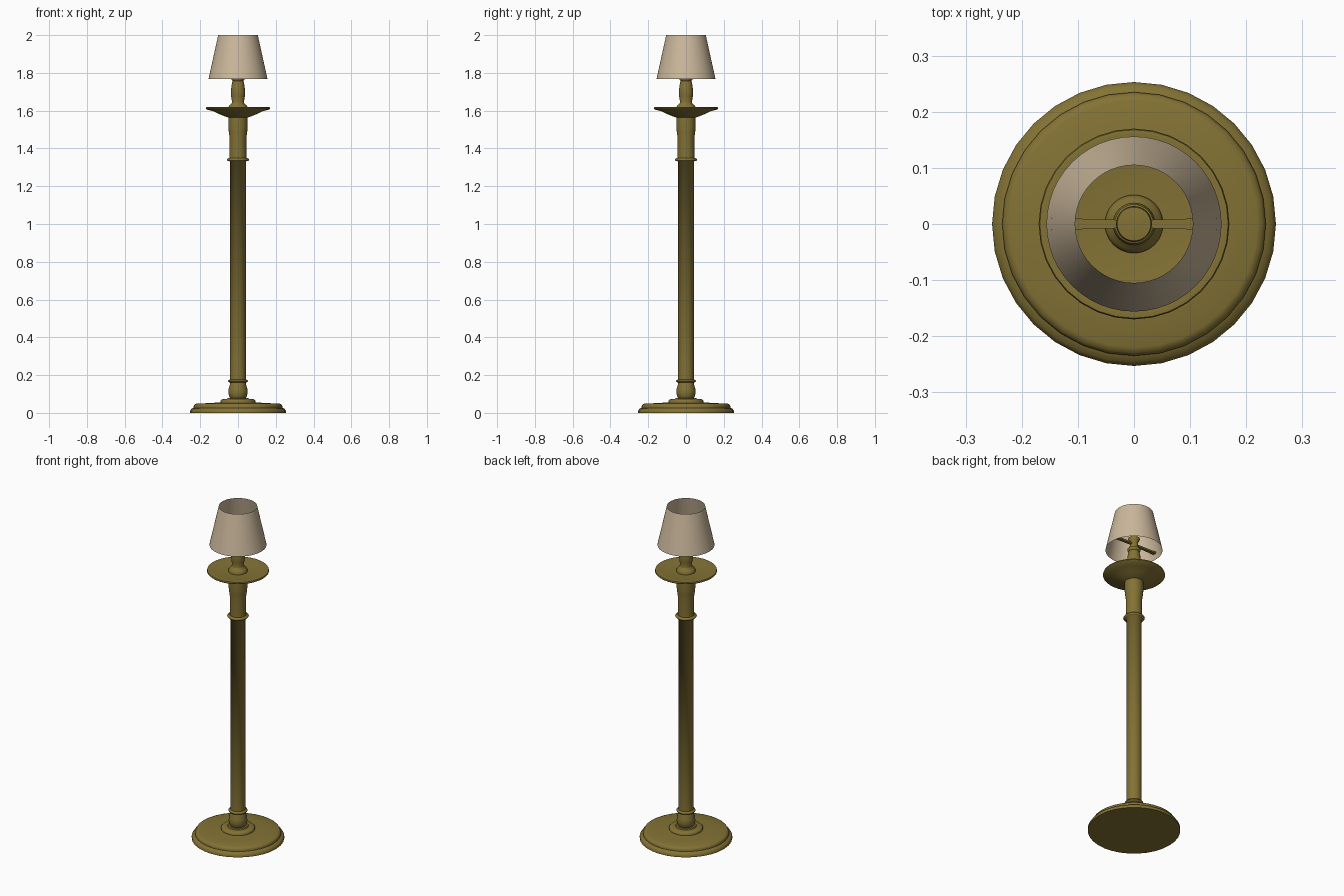
import bpy, bmesh, math

SIDES = 32

def material(name, color):
    m = bpy.data.materials.new(name)
    m.diffuse_color = color
    return m

brass = material("brass", (0.23, 0.17, 0.035, 1))
linen = material("linen", (0.60, 0.48, 0.33, 1))

def add_object(name, bm, mat, angle):
    bmesh.ops.recalc_face_normals(bm, faces=bm.faces[:])
    me = bpy.data.meshes.new(name)
    bm.to_mesh(me)
    bm.free()
    me.materials.append(mat)
    ob = bpy.data.objects.new(name, me)
    bpy.context.collection.objects.link(ob)
    bpy.ops.object.select_all(action='DESELECT')
    ob.select_set(True)
    bpy.context.view_layer.objects.active = ob
    bpy.ops.object.shade_smooth_by_angle(angle=math.radians(angle))
    return ob

def lathe(name, profile, mat, angle=50, sides=SIDES):
    """Spin a list of (radius, z) points around z."""
    bm = bmesh.new()
    vs = [bm.verts.new((r, 0, z)) for r, z in profile]
    es = [bm.edges.new(p) for p in zip(vs, vs[1:])]
    bmesh.ops.spin(bm, geom=vs + es, cent=(0, 0, 0), axis=(0, 0, 1),
                   angle=math.tau, steps=sides, use_duplicate=False)
    bmesh.ops.remove_doubles(bm, verts=bm.verts[:], dist=1e-5)
    return add_object(name, bm, mat, angle)

# Stepped round foot
lathe("base", [(0, 0), (0.253, 0), (0.253, 0.012), (0.246, 0.022), (0.235, 0.027),
               (0.235, 0.036), (0.230, 0.045), (0.220, 0.049), (0.15, 0.052),
               (0.092, 0.056), (0.092, 0.066), (0.085, 0.072), (0.058, 0.074),
               (0.055, 0.08), (0.04, 0.08)], brass)

# Turned vase and ring under the column
lathe("lower_vase", [(0.040, 0.075), (0.046, 0.085), (0.051, 0.105), (0.050, 0.125),
                     (0.043, 0.150), (0.041, 0.160), (0.050, 0.163), (0.053, 0.168),
                     (0.050, 0.174), (0.042, 0.177)], brass)

# Long column with the ring above it, softly shaded together
lathe("column", [(0.042, 0.175), (0.042, 1.332), (0.054, 1.333), (0.059, 1.340),
                 (0.054, 1.347), (0.046, 1.349)], brass, 95)

# Collar under the dish
lathe("collar", [(0.045, 1.345), (0.045, 1.46), (0.049, 1.49), (0.051, 1.51),
                 (0.051, 1.57)], brass)

# Drip dish
lathe("dish", [(0.045, 1.562), (0.060, 1.566), (0.095, 1.580), (0.130, 1.597),
               (0.165, 1.606), (0.170, 1.611), (0.168, 1.618), (0.160, 1.619),
               (0.12, 1.611), (0.04, 1.609)], brass)

# Turned candle stem and cup holding the shade
lathe("stem", [(0.052, 1.609), (0.052, 1.617), (0.046, 1.628), (0.034, 1.637),
               (0.031, 1.645), (0.036, 1.675), (0.038, 1.70), (0.034, 1.735),
               (0.029, 1.757), (0.035, 1.764), (0.035, 1.775), (0.024, 1.782),
               (0.022, 1.815), (0.032, 1.835), (0.030, 1.842), (0, 1.845)], brass)

# Two tapered arms from the stem to the shade
for name, s in (("arm_right", 1), ("arm_left", -1)):
    bm = bmesh.new()
    bmesh.ops.create_cube(bm, size=1)
    for v in bm.verts:
        outer = v.co.x > 0
        v.co = (s * (0.147 if outer else 0.015),
                v.co.y * (0.022 if outer else 0.014),
                1.803 + v.co.z * 0.010)
    add_object(name, bm, brass, 30)

# Open tapered shade
lathe("shade", [(0.156, 1.768), (0.105, 2.0)], linen, 50, 48)
